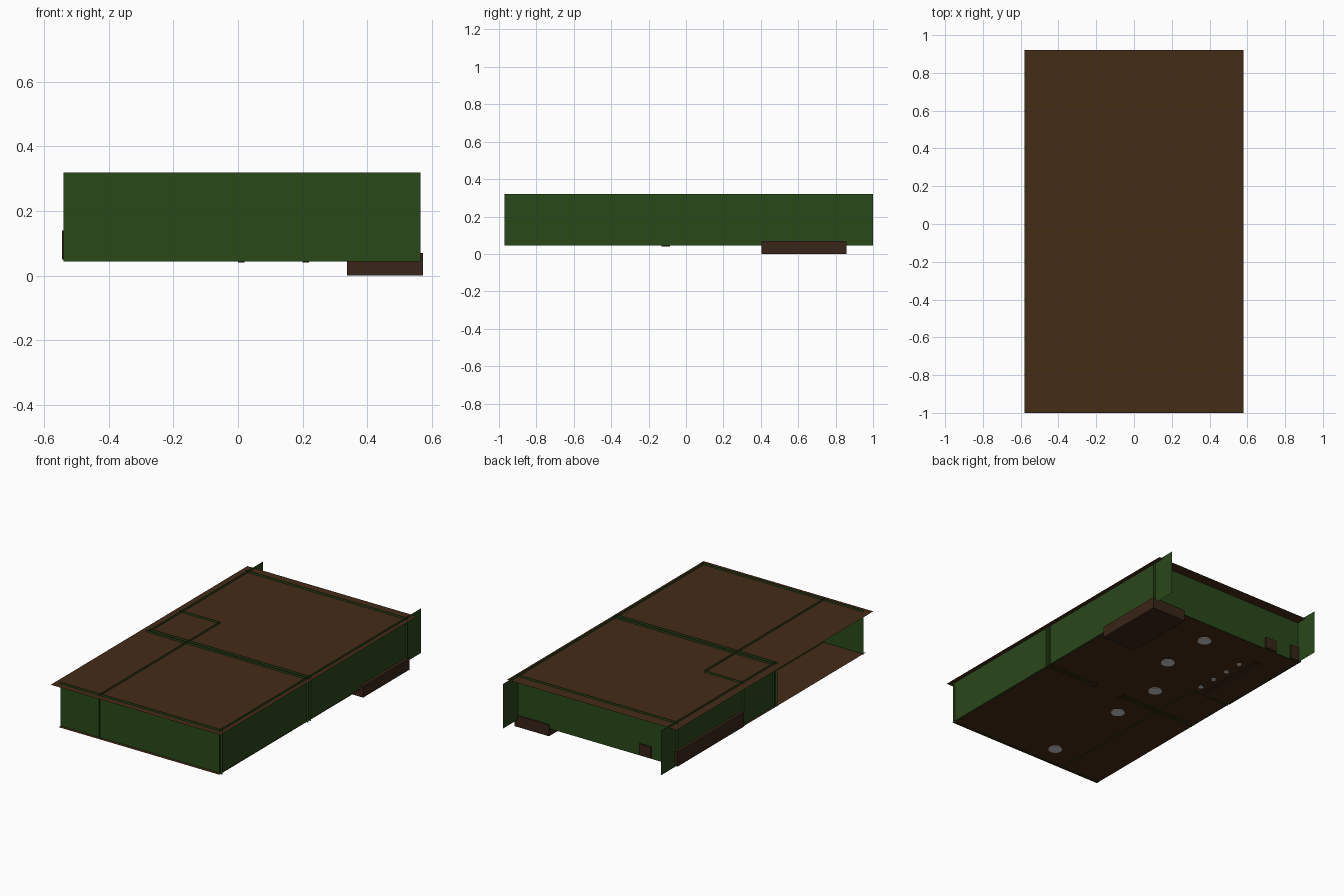
import bpy

if "Cube" in bpy.data.objects:
    bpy.data.objects.remove(bpy.data.objects["Cube"])

def material(name, rgb):
    m = bpy.data.materials.new(name)
    m.diffuse_color = (*rgb, 1)
    m.use_nodes = True
    m.node_tree.nodes["Principled BSDF"].inputs["Base Color"].default_value = m.diffuse_color
    return m

GREEN = material("green_plaster", (0.022, 0.065, 0.010))
WOOD = material("brown_wood", (0.060, 0.025, 0.008))
DARK = material("dark_wood", (0.040, 0.018, 0.009))

def mesh(name, verts, faces, mat):
    me = bpy.data.meshes.new(name)
    me.from_pydata(verts, [], faces)
    if mat:
        me.materials.append(mat)
    ob = bpy.data.objects.new(name, me)
    bpy.context.collection.objects.link(ob)
    return ob

def slab(name, x0, x1, y0, y1, z):
    mesh(name, [(x0, y0, z), (x1, y0, z), (x1, y1, z), (x0, y1, z)], [(0, 1, 2, 3)], WOOD)

def wall(name, a, b, z0, z1):
    # single sheet standing on the line a-b
    mesh(name, [(*a, z0), (*b, z0), (*b, z1), (*a, z1)], [(0, 1, 2, 3)], GREEN)

def box(name, x0, x1, y0, y1, z0, z1, mat):
    v = [(x, y, z) for z in (z0, z1) for x, y in ((x0, y0), (x1, y0), (x1, y1), (x0, y1))]
    f = [(3, 2, 1, 0), (4, 5, 6, 7)] + [(i, (i + 1) % 4, (i + 1) % 4 + 4, i + 4) for i in range(4)]
    mesh(name, v, f, mat)

def disc(name, x, y, r, z0, z1, n=24):
    bpy.ops.mesh.primitive_cylinder_add(vertices=n, radius=r, depth=z1 - z0,
                                        location=(x, y, (z0 + z1) / 2))
    bpy.context.object.name = name
    bpy.ops.object.shade_smooth_by_angle()

B, T = 0.044, 0.32          # wall bottom and top
FLOOR, ROOF = 0.049, 0.308
XL, XR = -0.528, 0.552      # side wall planes

# roof and floor sheets
slab("roof", -0.58, 0.58, -1.0, 0.92, ROOF)
slab("floor", -0.54, 0.555, -0.98, 0.85, FLOOR)

# outer walls; the left front bay stays open
wall("right_wall", (XR, -0.97), (XR, 1.0), B, T)
wall("left_wall", (XL, -0.12), (XL, 1.0), B, T)
wall("front_wall", (-0.54, -0.96), (0.565, -0.96), B, T)
wall("back_wall", (-0.54, 0.85), (0.565, 0.85), B, T)

# inner partitions, with a doorway through the double middle wall
wall("long_partition", (-0.27, -0.97), (-0.27, 0.205), B, T)
wall("short_partition", (-0.54, 0.205), (-0.265, 0.205), B, T)
for i, y in enumerate((-0.095, -0.12)):
    wall(f"middle_wall_left_{i}", (-0.54, y), (0.01, y), B, T)
    wall(f"middle_wall_right_{i}", (0.21, y), (0.565, y), B, T)
    wall(f"middle_wall_lintel_{i}", (0.01, y), (0.21, y), 0.25, T)

# door frame
for side, x in (("left", 0.0), ("right", 0.20)):
    box(f"door_jamb_{side}", x, x + 0.02, -0.13, -0.085, 0.041, 0.25, DARK)
box("door_head", 0.0, 0.22, -0.13, -0.085, 0.25, 0.27, DARK)

# low bed platform, kitchen counter, tall unit end and bar
box("bed_platform", 0.337, 0.572, 0.405, 0.857, 0.0, 0.07, DARK)
box("kitchen_counter", -0.545, -0.468, 0.21, 0.86, 0.05, 0.14, DARK)
box("bar_end", -0.36, -0.28, 0.69, 0.86, 0.05, 0.12, DARK)
box("bar", -0.385, -0.335, 0.2, 0.69, 0.045, 0.12, DARK)

# round floor plates
for i, (x, y) in enumerate(((0.045, 0.69), (0.045, 0.36), (-0.11, 0.06), (-0.105, -0.27), (-0.10, -0.83))):
    disc(f"floor_plate_{i}", x, y, 0.04, 0.045, 0.053)

# bar stools
for i in range(4):
    y = 0.265 + 0.115 * i
    disc(f"stool_base_{i}", -0.285, y, 0.014, 0.045, 0.052, 16)
    disc(f"stool_post_{i}", -0.285, y, 0.004, 0.05, 0.10, 8)
    disc(f"stool_seat_{i}", -0.285, y, 0.02, 0.10, 0.108, 16)
